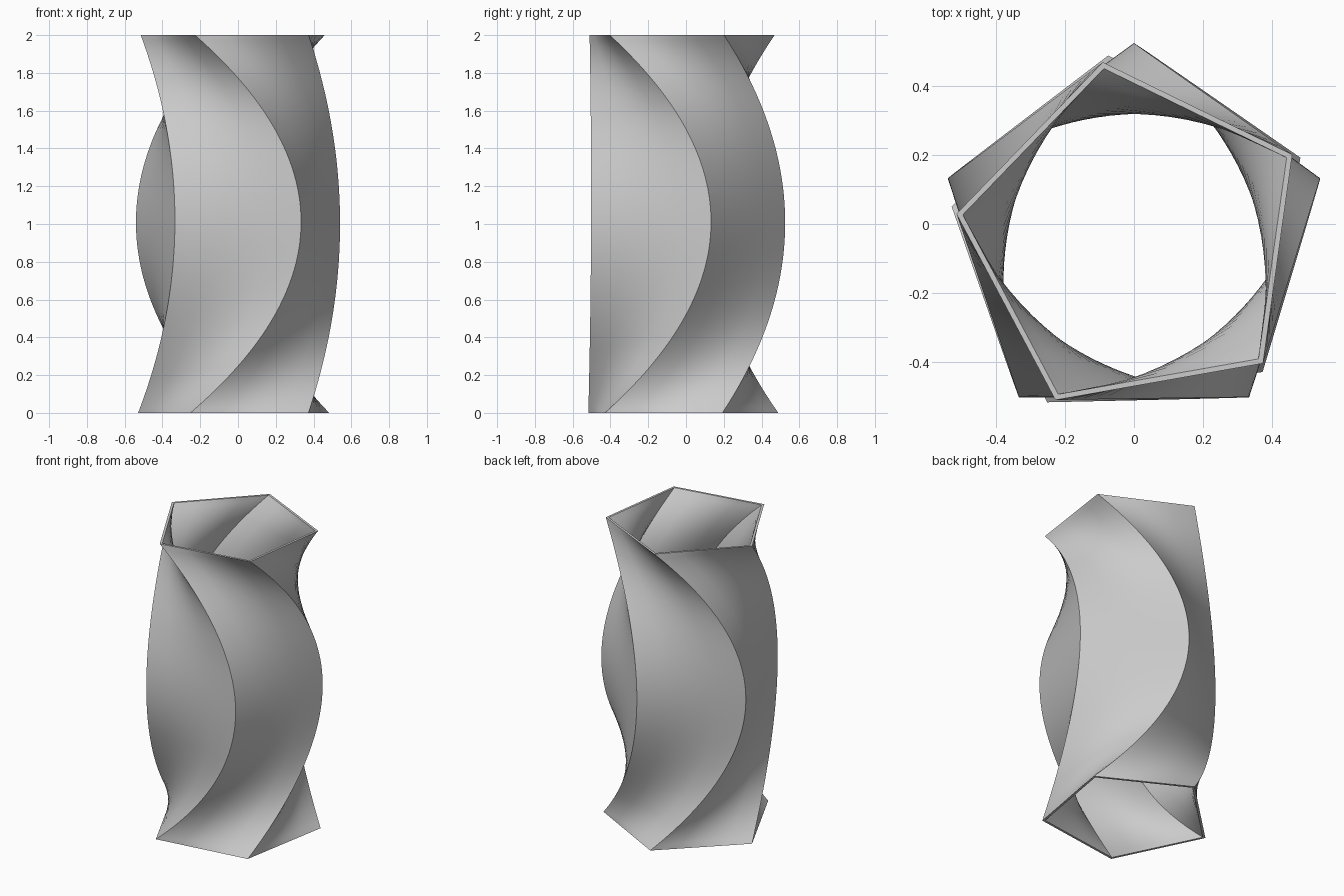
import bpy, bmesh, math

if "Cube" in bpy.data.objects:
    bpy.data.objects.remove(bpy.data.objects["Cube"])

LEVELS, SIDES, SEGS = 64, 5, 4      # height steps, corners, splits per side
CENTRE_Y, WALL = -0.043, 0.0185     # wall measured along the corner radius

# Three pentagon sections: height, corner radius, rotation in degrees
SECTIONS = [(0.0, 0.537, 26.0), (1.0, 0.568, 90.0), (2.0, 0.520, 28.0)]


def corner(section, k, inset):
    _, radius, angle = section
    a = math.radians(angle + 72 * k)
    return (radius - inset) * math.cos(a), (radius - inset) * math.sin(a)


def ring(z, inset):
    """Pentagon at height z, its corners swept on parabolas through the sections."""
    w = ((z - 1) * (z - 2) / 2, z * (2 - z), z * (z - 1) / 2)
    pts = []
    for k in range(SIDES):
        c = [corner(s, k, inset) for s in SECTIONS]
        pts.append([sum(w[i] * c[i][j] for i in range(3)) for j in range(2)])
    out = []
    for k in range(SIDES):
        a, b = pts[k], pts[(k + 1) % SIDES]
        for s in range(SEGS):
            t = s / SEGS
            out.append((a[0] + (b[0] - a[0]) * t,
                        a[1] + (b[1] - a[1]) * t + CENTRE_Y, z))
    return out


# Closed loop of rings: up the outside, down the inside
heights = [2 * i / LEVELS for i in range(LEVELS + 1)]
loops = [ring(z, 0) for z in heights] + [ring(z, WALL) for z in reversed(heights)]

bm = bmesh.new()
verts = [[bm.verts.new(p) for p in loop] for loop in loops]
n = SIDES * SEGS
for i, low in enumerate(verts):
    high = verts[(i + 1) % len(verts)]
    for j in range(n):
        bm.faces.new((low[j], low[(j + 1) % n], high[(j + 1) % n], high[j]))
bmesh.ops.recalc_face_normals(bm, faces=bm.faces)

mesh = bpy.data.meshes.new("twisted_vase_wall")
bm.to_mesh(mesh)
bm.free()
grey = bpy.data.materials.new("light grey")
grey.diffuse_color = (0.6, 0.6, 0.6, 1)
grey.use_nodes = True
grey.node_tree.nodes["Principled BSDF"].inputs["Base Color"].default_value = grey.diffuse_color
mesh.materials.append(grey)

# Twisted pentagonal tube, open at both ends
wall = bpy.data.objects.new("twisted_vase_wall", mesh)
bpy.context.collection.objects.link(wall)
bpy.context.view_layer.objects.active = wall
wall.select_set(True)
bpy.ops.object.shade_smooth_by_angle(angle=math.radians(30))
